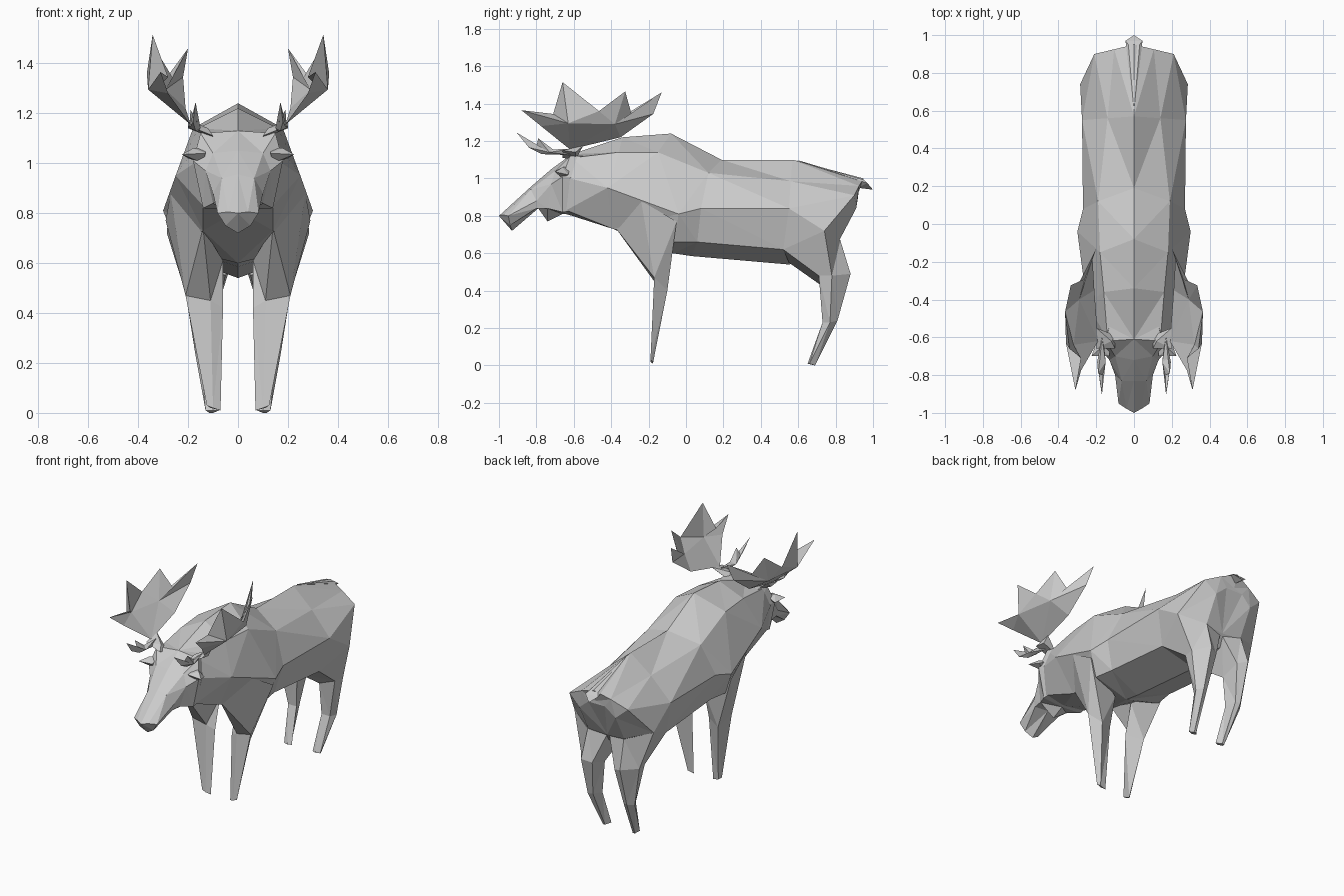
import bpy
import bmesh

hide = bpy.data.materials.new("grey_hide")
hide.diffuse_color = (0.6, 0.6, 0.6, 1)


def finish(bm, name):
    """Weld, orient and store a flat shaded part."""
    bmesh.ops.remove_doubles(bm, verts=bm.verts, dist=0.0005)
    bmesh.ops.triangulate(bm, faces=bm.faces, quad_method='SHORT_EDGE')
    bmesh.ops.recalc_face_normals(bm, faces=bm.faces)
    mesh = bpy.data.meshes.new(name)
    bm.to_mesh(mesh)
    bm.free()
    mesh.materials.append(hide)
    ob = bpy.data.objects.new(name, mesh)
    bpy.context.collection.objects.link(ob)
    return ob


def add_loft(bm, rings):
    """Skin a list of closed rings and cap both ends."""
    rows = [[bm.verts.new(p) for p in ring] for ring in rings]
    n = len(rows[0])
    for a, b in zip(rows, rows[1:]):
        for i in range(n):
            j = (i + 1) % n
            bm.faces.new((a[i], a[j], b[j], b[i]))
    bm.faces.new(rows[0])
    bm.faces.new(rows[-1])


def mirror(pts, s=-1):
    return [(s * x, y, z) for x, y, z in pts]


def symmetric_loft(name, halves):
    """Each half ring runs from top centre to bottom centre."""
    bm = bmesh.new()
    add_loft(bm, [h + mirror(h[1:-1])[::-1] for h in halves])
    return finish(bm, name)


def leg_pair(name, rings):
    for s, side in ((1, "left"), (-1, "right")):
        bm = bmesh.new()
        add_loft(bm, [mirror(r, s) for r in rings])
        finish(bm, side + "_" + name)


def hull(name, pts):
    bm = bmesh.new()
    for p in pts:
        bm.verts.new(p)
    res = bmesh.ops.convex_hull(bm, input=bm.verts)
    loose = [v for v in res["geom_interior"] if isinstance(v, bmesh.types.BMVert)]
    bmesh.ops.delete(bm, geom=loose, context='VERTS')
    return finish(bm, name)


def plate_pair(name, outline, hubs_in, hubs_out):
    """Jagged outline fanned to the nearest hub points on both sides."""
    for s, side in ((1, "left"), (-1, "right")):
        bm = bmesh.new()
        rim = [bm.verts.new(p) for p in mirror(outline, s)]
        for hubs in (hubs_in, hubs_out):
            hv = [bm.verts.new(p) for p in mirror(hubs, s)]
            near = [min(hv, key=lambda h: abs(h.co.y - v.co.y)) for v in rim]
            for i in range(len(rim)):
                j = (i + 1) % len(rim)
                bm.faces.new((rim[i], rim[j], near[i]))
                if near[i] != near[j]:
                    bm.faces.new((rim[j], near[j], near[i]))
        finish(bm, side + "_" + name)


# Torso from neck to rump
symmetric_loft("body", [
    [(0, -.61, 1.13), (.14, -.61, 1.11), (.175, -.62, 1.0), (.14, -.64, .83), (0, -.64, .81)],
    [(0, -.34, 1.22), (.16, -.36, 1.14), (.25, -.42, .95), (.14, -.39, .73), (0, -.39, .73)],
    [(0, -.08, 1.24), (.18, -.15, 1.14), (.30, -.04, .81), (.24, -.06, .66), (0, -.07, .60)],
    [(0, .19, 1.10), (.19, .12, 1.03), (.27, .08, .84), (.22, .06, .66), (0, .03, .585)],
    [(0, .57, 1.10), (.14, .56, .985), (.275, .55, .84), (.22, .52, .62), (0, .55, .54)],
    [(0, .95, 1.0), (.105, .925, .96), (.21, .90, .91), (.285, .74, .72), (0, .74, .58)],
    [(0, .92, .92), (.06, .92, .90), (.13, .91, .84), (.13, .82, .67), (0, .81, .66)],
])

# Head with chin tuft and long muzzle
symmetric_loft("head", [
    [(0, -.50, 1.15), (.12, -.50, 1.12), (.16, -.50, 1.0), (.13, -.50, .84), (0, -.50, .80)],
    [(0, -.61, 1.13), (.15, -.62, 1.12), (.18, -.66, 1.01), (.14, -.66, .82), (0, -.66, .81)],
    [(0, -.72, 1.05), (.10, -.70, 1.04), (.13, -.72, .97), (.10, -.74, .84), (0, -.74, .77)],
    [(0, -.83, .955), (.065, -.83, .94), (.10, -.80, .88), (.09, -.80, .84), (0, -.79, .84)],
    [(0, -1.0, .80), (.04, -.978, .805), (.082, -.95, .80), (.05, -.94, .75), (0, -.93, .72)],
])

# Legs: rings run front, outer, back, inner
leg_pair("front_leg", [
    [(.14, -.38, .74), (.27, -.24, .88), (.29, -.05, .77), (.06, -.10, .61)],
    [(.11, -.17, .45), (.21, -.17, .47), (.16, -.10, .40), (.06, -.15, .42)],
    [(.10, -.19, .02), (.125, -.19, .03), (.11, -.175, .02), (.07, -.18, .01)],
])
leg_pair("hind_leg", [
    [(.22, .52, .62), (.285, .74, .72), (.13, .825, .67), (.01, .80, .65), (.05, .55, .55)],
    [(.20, .71, .48), (.21, .78, .48), (.14, .88, .49), (.08, .85, .47), (.08, .72, .43)],
    [(.15, .73, .23), (.17, .77, .23), (.14, .81, .24), (.11, .80, .24), (.09, .73, .23)],
    [(.10, .65, .01), (.13, .66, .01), (.115, .69, .0), (.10, .69, .0), (.075, .66, .01)],
])

# Tail wedge
hull("tail", [(0, .59, 1.10), (.03, .95, .993), (-.03, .95, .993), (.045, .97, .975),
              (-.045, .97, .975), (0, 1.0, .94), (0, .92, .95)])

# Broad palmate antlers
plate_pair("antler",
           [(.31, -.88, 1.365), (.28, -.71, 1.345), (.342, -.66, 1.515), (.365, -.465, 1.36),
            (.335, -.325, 1.465), (.26, -.29, 1.34), (.20, -.13, 1.46), (.22, -.175, 1.345),
            (.21, -.35, 1.22), (.19, -.62, 1.155), (.28, -.775, 1.28)],
           [(.32, -.64, 1.305), (.29, -.40, 1.295)],
           [(.36, -.63, 1.295), (.325, -.38, 1.29)])

# Forked brow tines
plate_pair("brow_tine",
           [(.17, -.905, 1.245), (.165, -.80, 1.165), (.19, -.79, 1.215), (.18, -.71, 1.155),
            (.17, -.60, 1.16), (.16, -.62, 1.125), (.17, -.77, 1.13), (.18, -.84, 1.165)],
           [(.15, -.73, 1.14)], [(.195, -.73, 1.14)])

# Antler stems and ears
for s, side in ((1, "left"), (-1, "right")):
    hull(side + "_antler_stem", mirror(
        [(.10, -.59, 1.10), (.10, -.66, 1.11), (.12, -.62, 1.14), (.20, -.66, 1.15),
         (.20, -.55, 1.175), (.20, -.59, 1.14)], s))
    hull(side + "_ear", mirror(
        [(.13, -.62, 1.06), (.13, -.70, 1.04), (.14, -.66, 1.0), (.20, -.63, 1.02),
         (.225, -.70, 1.035), (.18, -.66, 1.06)], s))
